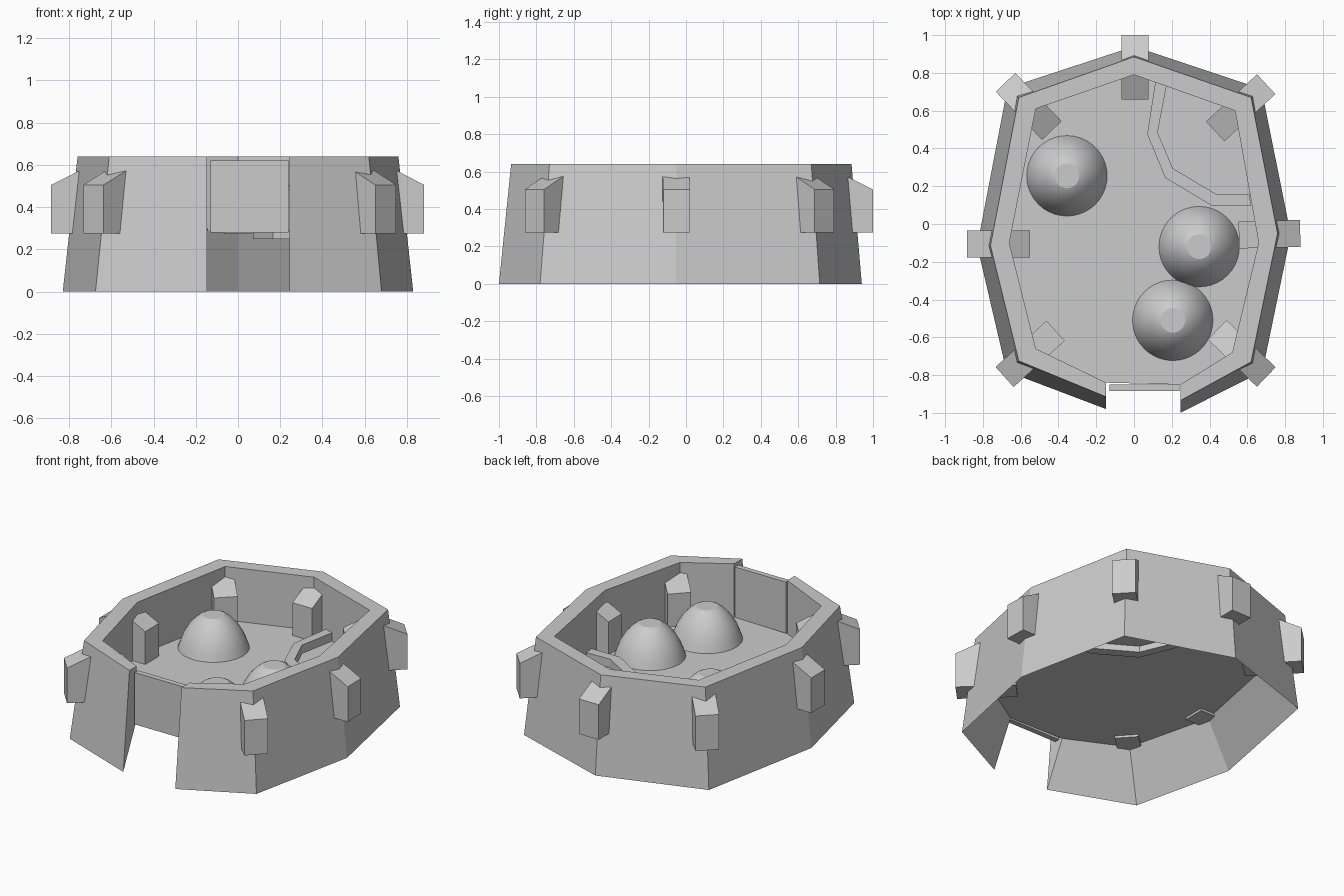
import bpy, bmesh, math
from mathutils import Vector

if "Cube" in bpy.data.objects:
    bpy.data.objects.remove(bpy.data.objects["Cube"])


def finish(name, verts, faces):
    mesh = bpy.data.meshes.new(name)
    mesh.from_pydata(verts, [], faces)
    bm = bmesh.new()
    bm.from_mesh(mesh)
    bmesh.ops.recalc_face_normals(bm, faces=bm.faces)
    bm.to_mesh(mesh)
    bm.free()
    ob = bpy.data.objects.new(name, mesh)
    bpy.context.collection.objects.link(ob)
    return ob


def sweep(name, sections):
    """Join equal cross-sections into a closed solid with capped ends."""
    n = len(sections[0])
    verts = [v for s in sections for v in s]
    faces = [(i * n + j, i * n + (j + 1) % n, (i + 1) * n + (j + 1) % n, (i + 1) * n + j)
             for i in range(len(sections) - 1) for j in range(n)]
    faces += [tuple(range(n)), tuple(range(len(verts) - n, len(verts)))]
    return finish(name, verts, faces)


FLOOR, TOP = 0.29, 0.64

# Open-fronted ring wall: outer foot, outer top and inner outline, from gap to gap
foot = [(.245, -1), (.68, -.78), (.83, -.055), (.675, .715), (0, .94),
        (-.67, .72), (-.83, -.115), (-.675, -.78), (-.147, -.98)]
rim = [(.245, -.935), (.62, -.73), (.76, -.05), (.62, .67), (0, .885),
       (-.61, .67), (-.76, -.115), (-.61, -.725), (-.147, -.915)]
inner = [(.245, -.85), (.52, -.68), (.66, -.1), (.535, .6), (0, .79),
         (-.52, .61), (-.66, -.1), (-.52, -.66), (-.147, -.84)]
sweep("ring_wall", [[(*f, 0), (*r, TOP), (*i, TOP), (*i, FLOOR)]
                    for f, r, i in zip(foot, rim, inner)])

# Floor sheet
finish("floor", [(x, y, FLOOR) for x, y in inner], [tuple(range(len(inner)))])

# Gable-topped beams passing through the wall: outer end, inner end
beams = [((.005, 1), (.005, .66)), ((.70, .74), (.43, .49)), ((-.68, .75), (-.435, .495)),
         ((-.885, -.105), (-.55, -.105)), ((.88, -.05), (.555, -.058)),
         ((-.685, -.81), (-.415, -.565)), ((.70, -.81), (.44, -.56))]
for k, (a, b) in enumerate(beams):
    a, b = Vector(a), Vector(b)
    d = (b - a).normalized()
    side = Vector((-d.y, d.x)) * .0715
    mid = (a + b) / 2
    profile = [(a, .275), (b, .275), (b, .505), (mid, .59), (a, .505)]
    sweep(f"wall_beam_{k + 1}", [[(*(p + side * s), z) for p, z in profile] for s in (-1, 1)])

# Door panel in the front gap
sweep("door_panel", [[(x, -.885, .28), (x, -.85, .28), (x, -.85, .62), (x, -.885, .62)]
                     for x in (-.13, .24)])

# Low bent partition in the back right
left = [(.115, .765), (.07, .475), (.165, .245), (.415, .095), (.62, .095)]
right = [(.175, .745), (.125, .485), (.205, .295), (.44, .155), (.61, .16)]
sweep("low_partition", [[(*l, .25), (*r, .25), (*r, .345), (*l, .345)]
                        for l, r in zip(left, right)])

# Smooth flat-topped domed mounds
mound = [(.213, 0), (.2, .04), (.18, .09), (.15, .14), (.115, .18), (.085, .205), (.065, .215)]
for k, (cx, cy) in enumerate([(-.355, .255), (.345, -.12), (.205, -.51)]):
    ob = sweep(f"mound_{k + 1}", [[(cx + r * math.cos(t * math.tau / 40),
                                   cy + r * math.sin(t * math.tau / 40), FLOOR + z)
                                  for t in range(40)] for r, z in mound])
    bpy.ops.object.select_all(action='DESELECT')
    ob.select_set(True)
    bpy.context.view_layer.objects.active = ob
    bpy.ops.object.shade_smooth_by_angle(angle=math.radians(25))
